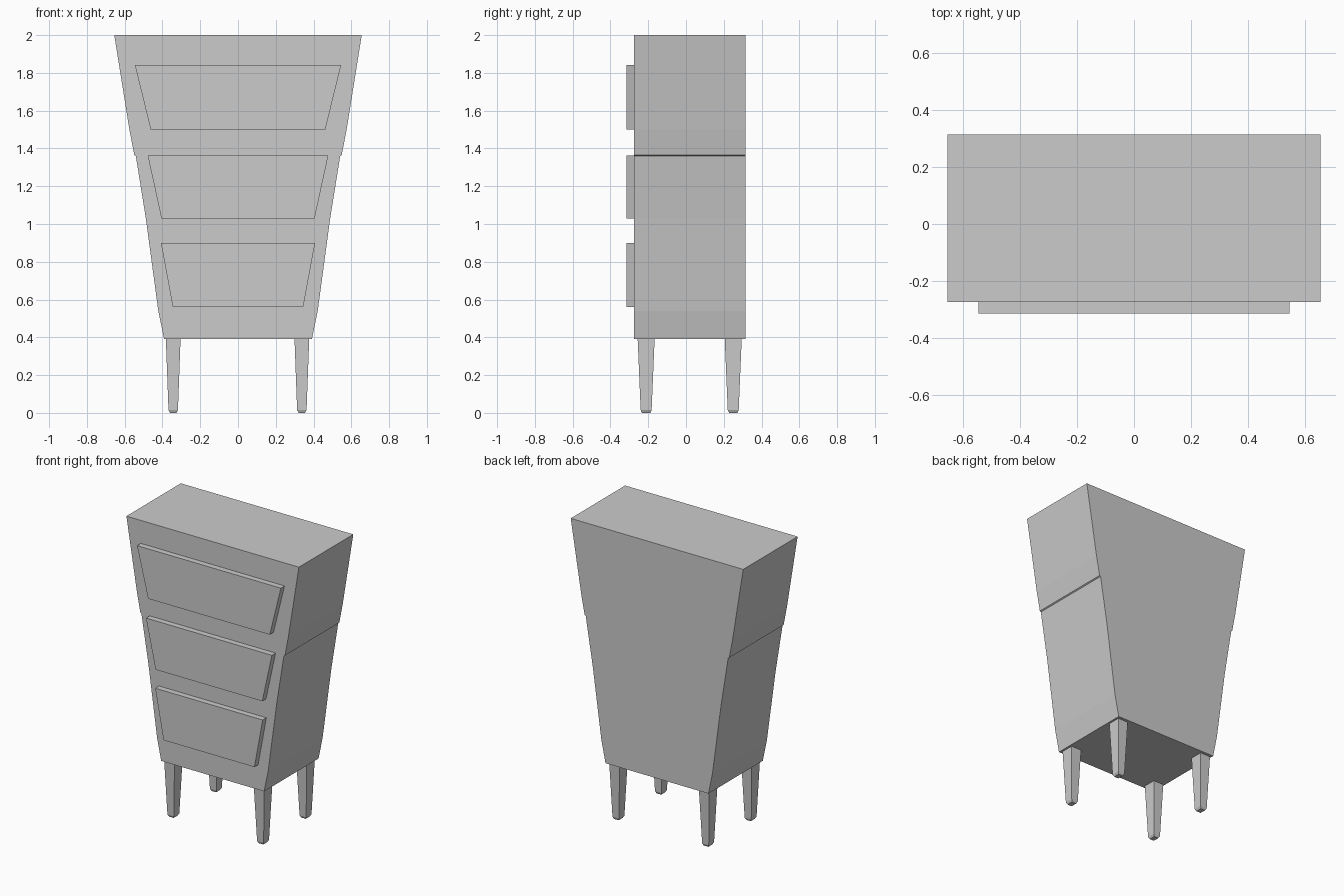
import bpy

if "Cube" in bpy.data.objects:
    bpy.data.objects.remove(bpy.data.objects["Cube"])


def mesh_object(name, verts, faces):
    mesh = bpy.data.meshes.new(name)
    mesh.from_pydata(verts, [], faces)
    obj = bpy.data.objects.new(name, mesh)
    bpy.context.collection.objects.link(obj)
    return obj


def extrude_profile(name, half, y0, y1):
    """Mirror a right-hand (x, z) outline and extrude it along y."""
    outline = half + [(-x, z) for x, z in reversed(half)]
    n = len(outline)
    verts = [(x, y, z) for y in (y0, y1) for x, z in outline]
    faces = [tuple(range(n))[::-1], tuple(range(n, 2 * n))]
    faces += [(i, (i + 1) % n, (i + 1) % n + n, i + n) for i in range(n)]
    return mesh_object(name, verts, [f[::-1] for f in faces][::1]
                       if name == "" else faces)


def loft_rings(name, cx, cy, rings):
    """Stack rectangles (half x, half y, z) into a closed tapered post."""
    verts = [(cx + sx * hx, cy + sy * hy, z) for hx, hy, z in rings
             for sx, sy in ((-1, -1), (1, -1), (1, 1), (-1, 1))]
    faces = [(3, 2, 1, 0), tuple(range(len(verts) - 4, len(verts)))]
    for k in range(0, len(verts) - 4, 4):
        faces += [(k + i, k + (i + 1) % 4, k + 4 + (i + 1) % 4, k + 4 + i)
                  for i in range(4)]
    return mesh_object(name, verts, faces)


# Cabinet body, flaring upwards with a small step at the upper drawer
extrude_profile("cabinet_body",
                [(0.391, 0.39), (0.422, 0.54), (0.488, 1.03), (0.541, 1.36),
                 (0.549, 1.365), (0.575, 1.5), (0.655, 2.0)],
                -0.275, 0.315)

# Drawer fronts
drawers = [("upper_drawer", 0.462, 1.50, 0.546, 1.842),
           ("middle_drawer", 0.405, 1.028, 0.478, 1.363),
           ("lower_drawer", 0.345, 0.56, 0.408, 0.90)]
for name, xb, zb, xt, zt in drawers:
    extrude_profile(name, [(xb, zb), (xt, zt)], -0.315, -0.27)

# Tapered legs with chamfered feet
leg = [(0.017, 0.022, 0.0), (0.025, 0.029, 0.015), (0.039, 0.045, 0.395)]
for side, x in (("left", -0.343), ("right", 0.338)):
    for end, y in (("front", -0.211), ("back", 0.25)):
        loft_rings(f"{end}_{side}_leg", x, y, leg)

# Make every surface face outwards
import bmesh
for obj in bpy.context.collection.objects:
    bm = bmesh.new()
    bm.from_mesh(obj.data)
    bmesh.ops.recalc_face_normals(bm, faces=bm.faces)
    bm.to_mesh(obj.data)
    bm.free()
